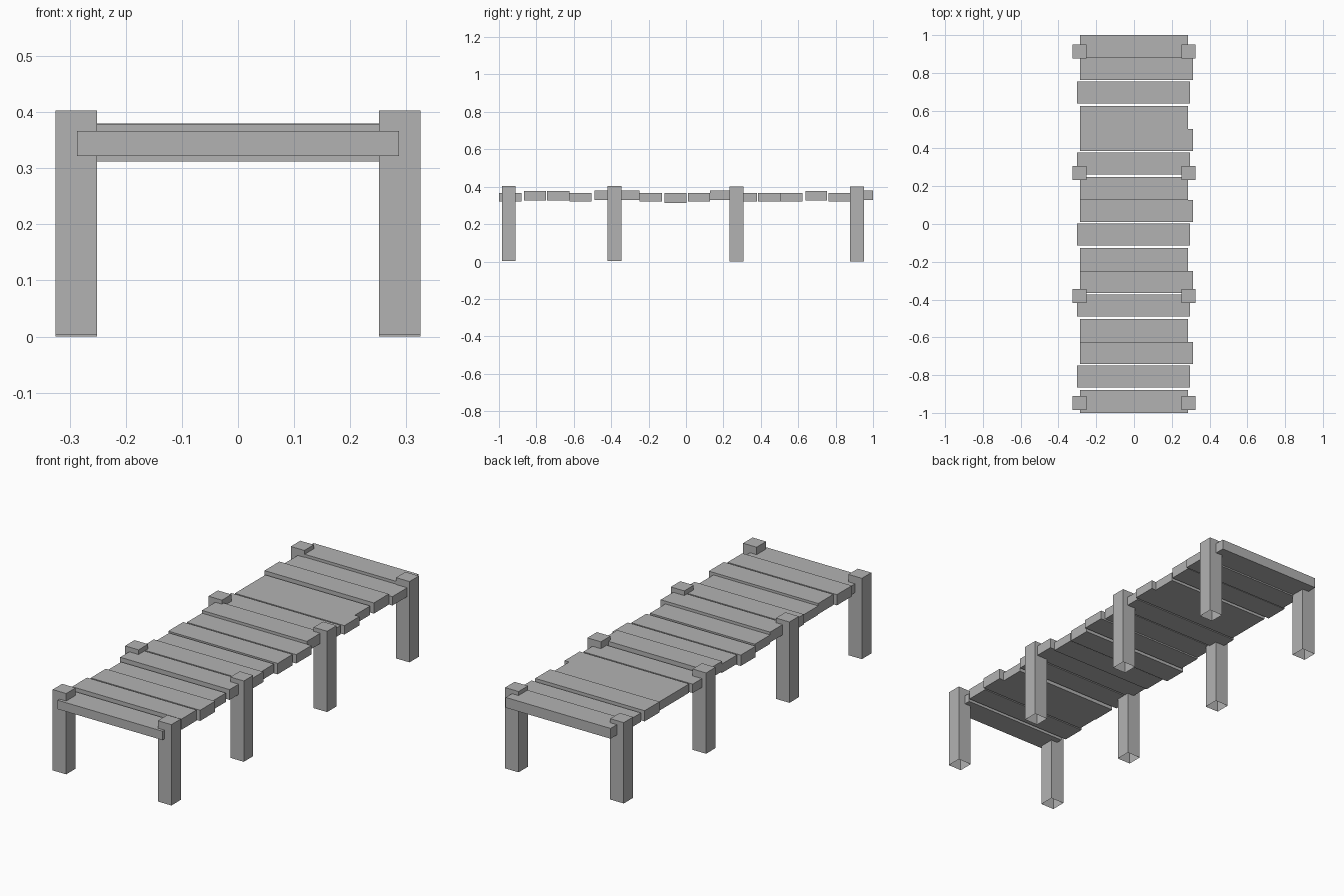
import bpy
import bmesh
from mathutils import Vector

cube = bpy.data.objects.get("Cube")
if cube:
    bpy.data.objects.remove(cube, do_unlink=True)

# Single weathered grey material
grey = bpy.data.materials.new("weathered_grey")
grey.use_nodes = True
grey.diffuse_color = (0.45, 0.45, 0.45, 1)
bsdf = grey.node_tree.nodes["Principled BSDF"]
bsdf.inputs["Base Color"].default_value = grey.diffuse_color
bsdf.inputs["Roughness"].default_value = 0.9


def box(name, low, high, open_bottom=False):
    """Axis-aligned box between two corners, optionally without its underside."""
    low, high = Vector(low), Vector(high)
    bm = bmesh.new()
    bmesh.ops.create_cube(bm, size=1)
    for v in bm.verts:
        v.co = (low + high) / 2 + v.co * (high - low)
    if open_bottom:
        bm.normal_update()
        under = [f for f in bm.faces if f.normal.z < -0.5]
        bmesh.ops.delete(bm, geom=under, context='FACES_ONLY')
    mesh = bpy.data.meshes.new(name)
    bm.to_mesh(mesh)
    bm.free()
    mesh.materials.append(grey)
    obj = bpy.data.objects.new(name, mesh)
    bpy.context.collection.objects.link(obj)
    return obj


# Deck planks: three repeating cuts (left end, right end, offset of far edge, depth)
cuts = [(-0.287, 0.287, 0, 0.12),
        (-0.287, 0.312, 0.12, 0.118),
        (-0.302, 0.297, 0.245, 0.117)]
PERIOD = 0.376

# Underside and top heights of the plank kinds, laid from the back to the front
heights = {"thin": (0.322, 0.366), "raised": (0.329, 0.38),
           "thick": (0.325, 0.378), "low": (0.312, 0.366)}
layout = ("raised thin thick thin thin thin raised thin "
          "low thin raised raised thin thick thick thin").split()

for i, kind in enumerate(layout):
    x0, x1, offset, depth = cuts[i % 3]
    far = 1 - PERIOD * (i // 3) - offset
    z0, z1 = heights[kind]
    box(f"deck_plank_{i + 1}", (x0, far - depth, z0), (x1, far, z1))

# Square posts in four pairs, open underneath
HALF = 0.037
for n, (y, base) in enumerate([(-0.948, 0.003), (-0.382, 0.003), (0.27, 0), (0.914, 0)]):
    for side, x in (("right", -0.288), ("left", 0.288)):
        box(f"{side}_post_{n + 1}", (x - HALF, y - HALF, base),
            (x + HALF, y + HALF, base + 0.4), open_bottom=True)
